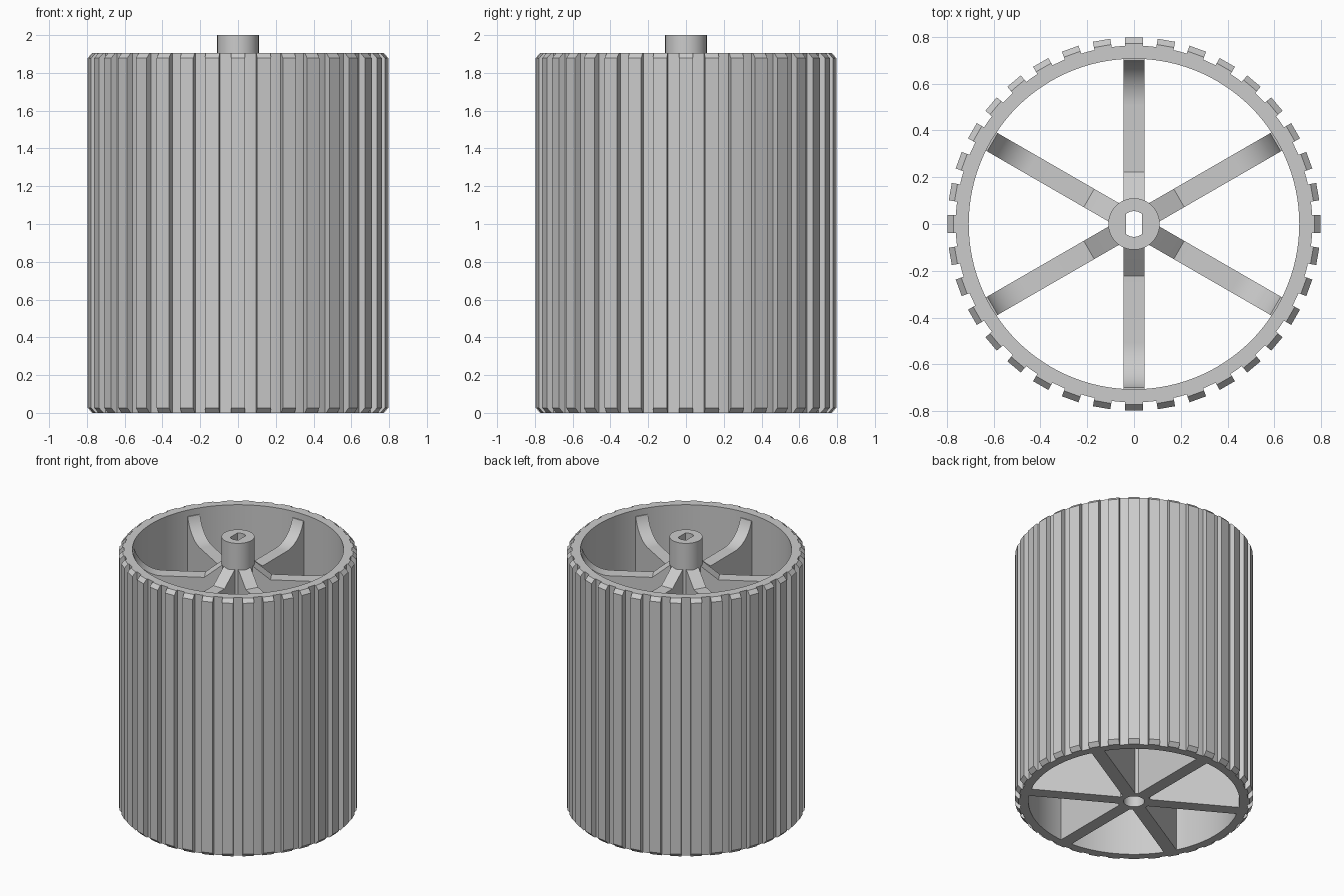
import bpy
import bmesh
from math import sin, cos, pi, radians
from mathutils import Matrix

cube = bpy.data.objects.get("Cube")
if cube:
    bpy.data.objects.remove(cube, do_unlink=True)

GREY = (0.6, 0.6, 0.6, 1)
grey = bpy.data.materials.new("plain_grey")
grey.use_nodes = True
grey.diffuse_color = GREY
grey.node_tree.nodes["Principled BSDF"].inputs["Base Color"].default_value = GREY

BODY_TOP = 1.905
RIM_OUT, RIM_IN = 0.762, 0.706


def finish(name, bm):
    """Turn a bmesh into a named, shaded object."""
    bmesh.ops.recalc_face_normals(bm, faces=bm.faces)
    mesh = bpy.data.meshes.new(name)
    bm.to_mesh(mesh)
    bm.free()
    mesh.materials.append(grey)
    obj = bpy.data.objects.new(name, mesh)
    bpy.context.collection.objects.link(obj)
    bpy.ops.object.select_all(action="DESELECT")
    obj.select_set(True)
    bpy.context.view_layer.objects.active = obj
    bpy.ops.object.shade_smooth_by_angle(angle=radians(25))


def closed_lathe(name, rings, sides):
    """Loft (radius, z, half width) rings into a closed tube wall."""
    bm = bmesh.new()
    loops = []
    for r, z, half in rings:
        loop = []
        for i in range(sides):
            a = 2 * pi * i / sides
            x = max(-half, min(half, r * cos(a)))
            loop.append(bm.verts.new((x, r * sin(a), z)))
        loops.append(loop)
    for k, low in enumerate(loops):
        high = loops[(k + 1) % len(loops)]
        for i in range(sides):
            j = (i + 1) % sides
            bm.faces.new((low[i], low[j], high[j], high[i]))
    finish(name, bm)


def radial_plates(name, profile, width, count, start):
    """Repeat a (radius, z) profile of given thickness around the axis."""
    bm = bmesh.new()
    for i in range(count):
        turn = Matrix.Rotation(start + 2 * pi * i / count, 4, "Z")
        face = bm.faces.new([bm.verts.new((r, -width / 2, z)) for r, z in profile])
        ext = bmesh.ops.extrude_face_region(bm, geom=[face], use_keep_orig=True)
        moved = [g for g in ext["geom"] if isinstance(g, bmesh.types.BMVert)]
        bmesh.ops.translate(bm, verts=moved, vec=(0, width, 0))
        bmesh.ops.transform(bm, matrix=turn, verts=list(face.verts) + moved)
    finish(name, bm)


# Hollow drum
closed_lathe("drum_rim", [(RIM_OUT, 0, 1), (RIM_OUT, BODY_TOP, 1),
                          (RIM_IN, BODY_TOP, 1), (RIM_IN, 0, 1)], 144)

# Hub with a round bore below and a double-flat shaft socket on top
closed_lathe("hub", [(0.11, 0, 1), (0.11, 2, 1), (0.055, 2, 0.035),
                     (0.055, 1.6, 0.035), (0.07, 1.6, 1), (0.07, 0, 1)], 64)

# Chamfered tread bars
radial_plates("tread_bars", [(0.74, 0), (0.772, 0), (0.797, 0.027),
                             (0.797, BODY_TOP - 0.027), (0.772, BODY_TOP),
                             (0.74, BODY_TOP)], 0.075, 36, 0)

# Spokes: slope off the hub, run level, then sweep up to the rim
ARC = 0.2
sweep = [(0.505 + ARC * sin(radians(a)), 1.91 - ARC * cos(radians(a)))
         for a in range(0, 76, 5)]
spoke = [(0.09, 0), (0.73, 0), (0.73, sweep[-1][1])] + sweep[::-1]
spoke += [(0.222, 1.71), (0.11, 1.80), (0.09, 1.815)]
radial_plates("spokes", spoke, 0.09, 6, pi / 6)
